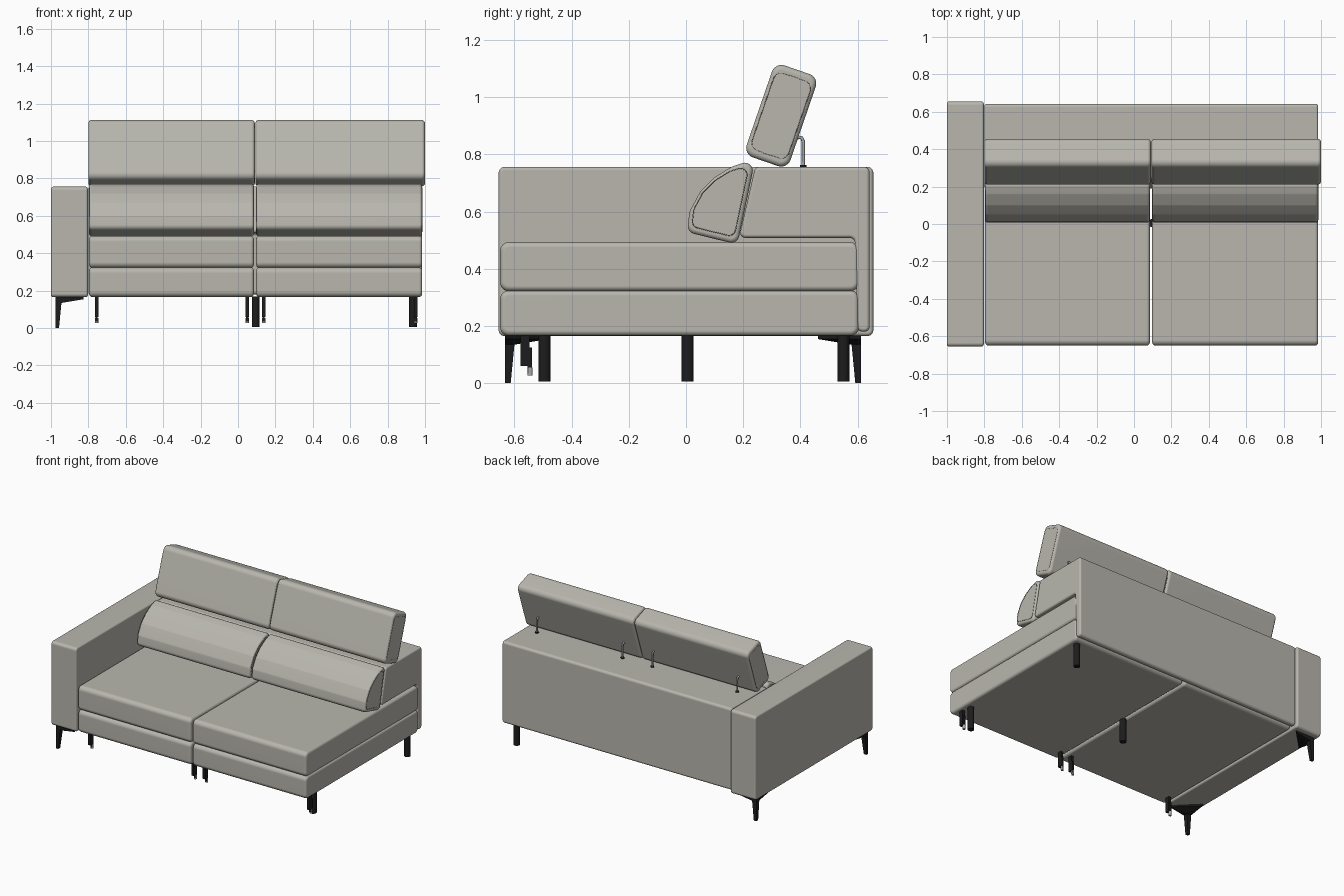
import bpy, bmesh, math
from mathutils import Vector

cube = bpy.data.objects.get("Cube")
if cube:
    bpy.data.objects.remove(cube, do_unlink=True)


def material(name, rgb):
    m = bpy.data.materials.new(name)
    m.use_nodes = True
    m.diffuse_color = (*rgb, 1)
    m.node_tree.nodes["Principled BSDF"].inputs["Base Color"].default_value = (*rgb, 1)
    return m


FABRIC = material("warm grey fabric", (0.48, 0.47, 0.42))
SEAM = material("dark seam thread", (0.2, 0.19, 0.17))
BLACK = material("black metal", (0.012, 0.012, 0.013))
STEEL = material("steel", (0.4, 0.4, 0.39))


def finish(bm, name, mat, smooth=True):
    bmesh.ops.recalc_face_normals(bm, faces=bm.faces)
    me = bpy.data.meshes.new(name)
    bm.to_mesh(me)
    bm.free()
    me.materials.append(mat)
    ob = bpy.data.objects.new(name, me)
    bpy.context.collection.objects.link(ob)
    if smooth:
        me.shade_smooth()
        me.set_sharp_from_angle(angle=math.radians(50))
    return ob


def rounded(points, r):
    """Round every corner of a (y, z) outline."""
    pts = [Vector(p) for p in points]
    out = []
    for i, p in enumerate(pts):
        a = (pts[i - 1] - p).normalized()
        b = (pts[(i + 1) % len(pts)] - p).normalized()
        turn = math.pi - a.angle(b)
        d = r * math.tan(turn / 2)
        steps = max(1, round(turn / math.radians(15)))
        centre = p + (a + b).normalized() * (r / math.cos(turn / 2))
        start, end = p + a * d - centre, p + b * d - centre
        for k in range(steps + 1):
            t = k / steps
            arm = (start * math.sin((1 - t) * turn) + end * math.sin(t * turn)) / math.sin(turn)
            out.append(centre + arm)
    return out


def padded(name, points, x0, x1, r=0.025, edge=0.014):
    """Upholstered block: rounded outline drawn out along x, with soft ends."""
    bm = bmesh.new()
    cap = bm.faces.new([bm.verts.new((x0, p.x, p.y)) for p in rounded(points, r)])
    new = bmesh.ops.extrude_face_region(bm, geom=[cap])["geom"]
    bmesh.ops.translate(bm, vec=(x1 - x0, 0, 0),
                        verts=[v for v in new if isinstance(v, bmesh.types.BMVert)])
    rims = [e for e in bm.edges if abs(e.verts[0].co.x - e.verts[1].co.x) < 1e-5]
    bmesh.ops.bevel(bm, geom=rims, offset=edge, segments=4, profile=0.5,
                    affect='EDGES', clamp_overlap=False)
    ob = finish(bm, name, FABRIC)
    ob.modifiers.new("weighted", 'WEIGHTED_NORMAL').keep_sharp = True
    return ob


def rect(y0, y1, z0, z1):
    return [(y0, z0), (y0, z1), (y1, z1), (y1, z0)]


def tube(name, points, radius, mat, cyclic=False):
    cu = bpy.data.curves.new(name, 'CURVE')
    cu.dimensions = '3D'
    cu.bevel_depth = radius
    cu.bevel_resolution = 2
    cu.use_fill_caps = True
    sp = cu.splines.new('POLY')
    sp.points.add(len(points) - 1)
    for q, p in zip(sp.points, points):
        q.co = (*p, 1)
    sp.use_cyclic_u = cyclic
    cu.materials.append(mat)
    ob = bpy.data.objects.new(name, cu)
    bpy.context.collection.objects.link(ob)


def end_seams(name, points, x0, x1, r):
    """Stitch line just inside the outline on both end panels."""
    c = sum((Vector(p) for p in points), Vector((0, 0))) / len(points)
    inner = [c + (p - c) * 0.84 for p in rounded(points, r)]
    for x in (x0, x1):
        tube(name, [(x, p.x, p.y) for p in inner], 0.0015, SEAM, True)


def box(name, x0, x1, y0, y1, z0, z1, mat):
    bm = bmesh.new()
    bmesh.ops.create_cube(bm, size=1)
    for v in bm.verts:
        v.co = ((x0 + x1) / 2 + v.co.x * (x1 - x0), (y0 + y1) / 2 + v.co.y * (y1 - y0),
                (z0 + z1) / 2 + v.co.z * (z1 - z0))
    return finish(bm, name, mat, False)


def hull(name, points, mat):
    bm = bmesh.new()
    for p in points:
        bm.verts.new(p)
    bmesh.ops.convex_hull(bm, input=bm.verts)
    return finish(bm, name, mat, False)


def cylinder(name, x, y, z0, z1, r, mat):
    bm = bmesh.new()
    bmesh.ops.create_cone(bm, cap_ends=True, segments=24, radius1=r, radius2=r, depth=z1 - z0)
    bmesh.ops.translate(bm, vec=(x, y, (z0 + z1) / 2), verts=bm.verts)
    return finish(bm, name, mat)


# Armrest with its seams
padded("armrest", rect(-0.655, 0.655, 0.165, 0.756), -1.0, -0.803, 0.02, 0.012)
box("armrest_side_seam", -1.0, -0.998, -0.222, -0.218, 0.18, 0.74, SEAM)

# Backrest body: deep shelf on top, thin panel running down behind the seat
padded("backrest", [(0.185, 0.508), (0.242, 0.756), (0.642, 0.756), (0.642, 0.18),
                    (0.6, 0.18), (0.59, 0.508)], -0.8, 0.985, 0.018, 0.012)

# Tilted headrest outline
tilt, hw, hh = math.radians(19), 0.081, 0.17
head = [(0.333 + u * hw * math.cos(tilt) + v * hh * math.sin(tilt),
         0.935 - u * hw * math.sin(tilt) + v * hh * math.cos(tilt))
        for u, v in ((-1, -1), (-1, 1), (1, 1), (1, -1))]
# Lumbar cushion outline, bulging to the front
lumbar = [(0.004, 0.528), (0.012, 0.6), (0.05, 0.67), (0.1, 0.72), (0.16, 0.757),
          (0.243, 0.785), (0.18, 0.485)]

# Two seat sections
for side, x0, x1 in (("right", -0.796, 0.085), ("left", 0.097, 0.985)):
    padded(side + "_seat_base", rect(-0.65, 0.605, 0.166, 0.324), x0, x1, 0.03, 0.018)
    padded(side + "_seat_cushion", rect(-0.65, 0.605, 0.322, 0.493), x0, x1, 0.03, 0.018)
    padded(side + "_lumbar_cushion", lumbar, x0, x1, 0.028, 0.016)
    end_seams(side + "_lumbar_seam", lumbar, x0, x1, 0.028)
    h0, h1 = x0 - 0.004, x1 + (0.015 if side == "left" else 0.005)
    padded(side + "_headrest", head, h0, h1, 0.035, 0.018)
    end_seams(side + "_headrest_seam", head, h0 + 0.001, h1 - 0.001, 0.035)
    # Bent headrest rods with collars
    for x in (x0 + 0.11, x1 - 0.11):
        tube(side + "_headrest_rod", [(x, 0.41, 0.74), (x, 0.41, 0.845), (x, 0.405, 0.857),
                                      (x, 0.395, 0.86), (x, 0.35, 0.84)], 0.006, STEEL)
        cylinder(side + "_rod_collar", x, 0.41, 0.752, 0.762, 0.012, BLACK)
    # Folding supports under the front of the seat
    for x in (x0 + 0.04, x1 - 0.035):
        box(side + "_support_bar", x - 0.009, x + 0.009, -0.578, -0.548, 0.06, 0.17, BLACK)
        box(side + "_support_tab", x - 0.006, x + 0.006, -0.555, -0.538, 0.035, 0.125, BLACK)
        cylinder(side + "_support_foot", x, -0.545, 0.026, 0.055, 0.009, STEEL)

# Round legs
for x, y in ((0.935, -0.495), (0.935, 0.55), (0.095, 0.005)):
    cylinder("round_leg", x, y, 0.006, 0.17, 0.021, BLACK)

# Tapered corner legs under the armrest, on triangular plates
for name, y, s in (("front", -0.633, 1), ("rear", 0.612, -1)):
    x = -0.977
    plate = [(x, y, 0.168), (x + 0.15, y, 0.168), (x, y + s * 0.15, 0.168),
             (x, y, 0.13), (x + 0.15, y, 0.154), (x, y + s * 0.15, 0.154),
             (x + 0.035, y + s * 0.035, 0.135)]
    hull(name + "_arm_leg_plate", plate, BLACK)
    leg = [(x + a * w, y + s * b * w, z) for w, z in ((0.034, 0.145), (0.02, 0.0))
           for a in (0, 1) for b in (0, 1)]
    hull(name + "_arm_leg", leg, BLACK)
